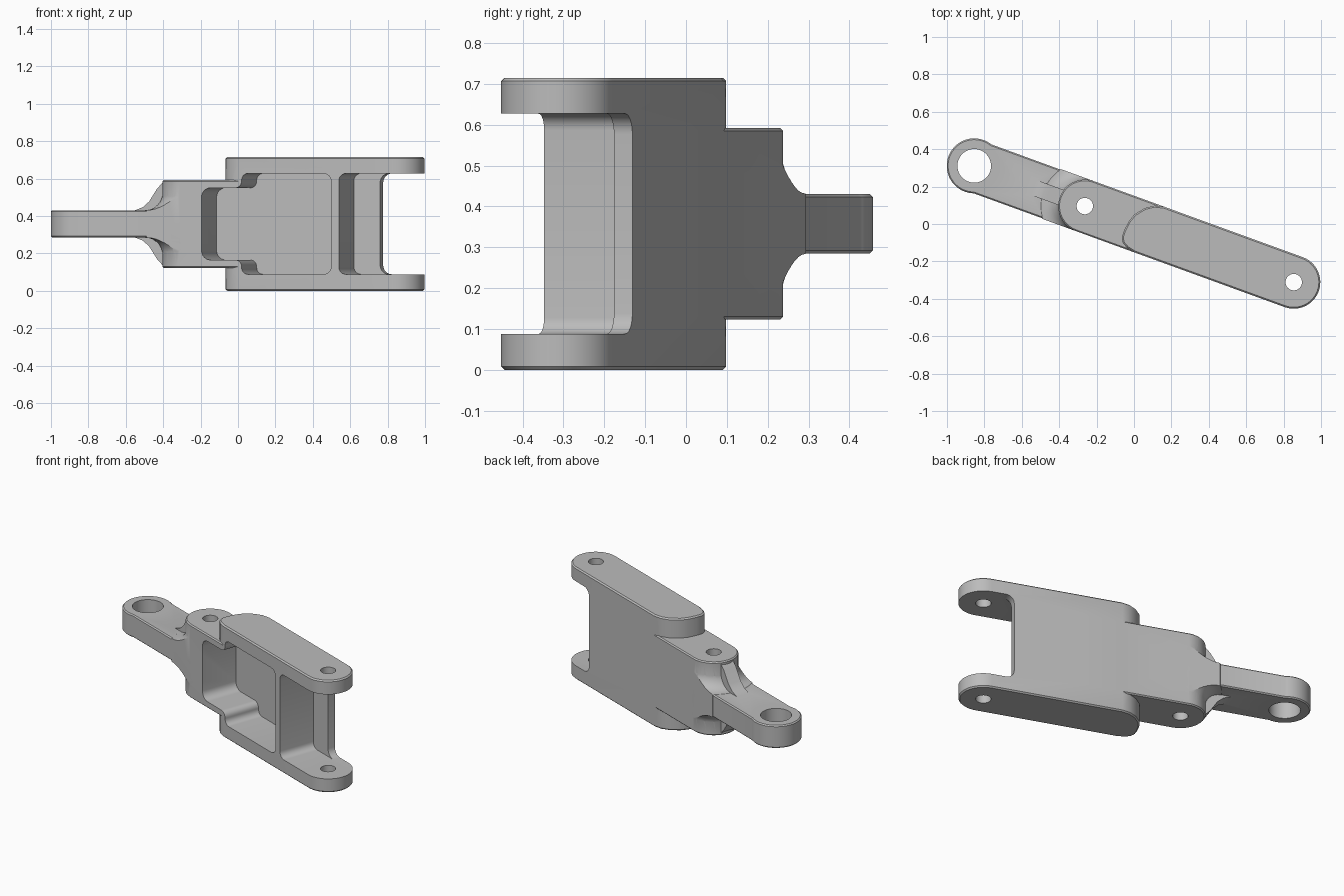
import bpy, bmesh, math
from mathutils import Vector, Matrix

if "Cube" in bpy.data.objects:
    bpy.data.objects.remove(bpy.data.objects["Cube"])

H = 0.142            # half width of the arm
ZM = 0.3575          # mid height
TILT = math.radians(-20)

grey = bpy.data.materials.new("satin_grey")
grey.diffuse_color = (0.5, 0.5, 0.5, 1)
grey.use_nodes = True
grey.node_tree.nodes["Principled BSDF"].inputs["Base Color"].default_value = grey.diffuse_color


def make_object(name, bm):
    bmesh.ops.recalc_face_normals(bm, faces=bm.faces)
    mesh = bpy.data.meshes.new(name)
    bm.to_mesh(mesh)
    bm.free()
    mesh.materials.append(grey)
    ob = bpy.data.objects.new(name, mesh)
    bpy.context.collection.objects.link(ob)
    return ob


def apply_mod(ob, mod):
    bpy.context.view_layer.objects.active = ob
    bpy.ops.object.modifier_apply(modifier=mod.name)


def prism(name, pts, a, b, axis="z", rim=0.0):
    """Extrude a profile along z (points are x, y) or along y (points are x, z)."""
    place = (lambda p, t: (p[0], p[1], t)) if axis == "z" else (lambda p, t: (p[0], t, p[1]))
    bm = bmesh.new()
    lo = [bm.verts.new(place(p, a)) for p in pts]
    hi = [bm.verts.new(place(p, b)) for p in pts]
    n = len(pts)
    bm.faces.new(lo)
    bm.faces.new(hi)
    for i in range(n):
        j = (i + 1) % n
        bm.faces.new((lo[i], lo[j], hi[j], hi[i]))
    ob = make_object(name, bm)
    if rim:
        m = ob.modifiers.new("rim", "BEVEL")
        m.width, m.segments, m.limit_method = rim, 1, "ANGLE"
        m.angle_limit = math.radians(60)
        apply_mod(ob, m)
    return ob


def arc(cx, cy, r, a0, a1, n=24):
    return [(cx + r * math.cos(math.radians(a0 + (a1 - a0) * i / n)),
             cy + r * math.sin(math.radians(a0 + (a1 - a0) * i / n))) for i in range(n + 1)]


def rounded(corners, n=6):
    """Polygon with a fillet radius at each corner: (x, y, r)."""
    out = []
    for i, (x, y, r) in enumerate(corners):
        p = Vector((x, y))
        d0 = (Vector(corners[i - 1][:2]) - p).normalized()
        d1 = (Vector(corners[(i + 1) % len(corners)][:2]) - p).normalized()
        if r == 0:
            out.append((x, y))
            continue
        c = p + (d0 + d1) * r          # right-angled corners
        for k in range(n + 1):
            t = math.pi / 2 * k / n
            out.append(tuple(c - d1 * r * math.cos(t) - d0 * r * math.sin(t)))
    return out


def combine(ob, other, op):
    m = ob.modifiers.new(op, "BOOLEAN")
    m.operation, m.object, m.solver = op, other, "EXACT"
    apply_mod(ob, m)
    bpy.data.objects.remove(other)


def flare(sign):
    """Concave fillet running round the boss down to the strap."""
    prof = [(0.0, 0.0), (0.236, 0.0), (0.236, 0.071)]
    prof += [(0.232 - 0.092 * math.sin(t), 0.166 - 0.092 * math.cos(t))
             for t in (math.pi / 2 * k / 8 for k in range(9))]
    prof += [(0.0, 0.166)]
    bm = bmesh.new()
    vs = [bm.verts.new((r - 0.28, 0, ZM + sign * z)) for r, z in prof]
    es = [bm.edges.new((vs[i], vs[i + 1])) for i in range(len(vs) - 1)]
    bmesh.ops.spin(bm, geom=vs + es, cent=(-0.28, 0, 0), axis=(0, 0, 1),
                   angle=2 * math.pi, steps=64)
    bmesh.ops.remove_doubles(bm, verts=bm.verts, dist=1e-4)
    ob = make_object("boss_flare", bm)
    combine(ob, prism("flare_trim", [(-1, -H), (1, -H), (1, H), (-1, H)], -1, 2), "INTERSECT")
    return ob


# fork body with its swept rear shoulder and round front end
shoulder = [(0.12, H), (0.07, 0.13), (0.025, 0.1), (-0.015, 0.05), (-0.031, 0.005),
            (-0.038, -0.05), (-0.037, -0.09), (-0.022, -0.115), (0.008, -0.132), (0.055, -H)]
arm = prism("link_arm", shoulder + arc(0.909, 0, H, -90, 90), 0, 0.715, rim=0.008)

# middle boss, strap and eye
parts = [
    prism("boss", arc(-0.28, 0, H, 90, 270) + [(0.4, -H), (0.4, H)], 0.123, 0.592, rim=0.007),
    prism("strap", [(-0.91, -0.139), (-0.1, -0.139), (-0.1, 0.139), (-0.91, 0.139)],
          0.285, 0.43, rim=0.007),
    prism("eye", arc(-0.909, 0, 0.147, 0, 360, 48)[:-1], 0.285, 0.43, rim=0.007),
    flare(1), flare(-1),
]

# gusset ribs above and below the strap
rib = [(-0.3, 0.225), (-0.41, 0.225), (-0.445, 0.188), (-0.49, 0.12), (-0.525, 0.09), (-0.575, 0.071)]
rib_outline = [(x, ZM + z) for x, z in rib] + [(x, ZM - z) for x, z in reversed(rib)]
parts.append(prism("gusset_rib", rib_outline, -0.043, 0.043, "y"))
for p in parts:
    combine(arm, p, "UNION")

# stepped front pocket
pocket = rounded([(-0.156, 0.165, 0.05), (0.072, 0.165, 0.036), (0.072, 0.088, 0.036),
                  (0.583, 0.088, 0.045), (0.583, 0.627, 0.045), (0.072, 0.627, 0.036),
                  (0.072, 0.55, 0.036), (-0.156, 0.55, 0.05)])
combine(arm, prism("pocket_cutter", pocket, -0.4, 0.094, "y"), "DIFFERENCE")

# fork gap: a deep recess in front of the back web, then a through slot
for x, depth, r in ((0.625, 0.094, 0.04), (0.774, 0.4, 0.05)):
    gap = rounded([(x, 0.088, r), (1.4, 0.088, 0), (1.4, 0.627, 0), (x, 0.627, r)])
    combine(arm, prism("fork_cutter", gap, -0.4, depth, "y"), "DIFFERENCE")

# pin holes
for x, r in ((-0.909, 0.09), (-0.28, 0.044), (0.909, 0.044)):
    combine(arm, prism("hole_cutter", arc(x, 0, r, 0, 360, 40)[:-1], -0.5, 1.5), "DIFFERENCE")

# set the arm at its angle
arm.data.transform(Matrix.Rotation(TILT, 4, "Z"))
bpy.ops.object.select_all(action="DESELECT")
arm.select_set(True)
bpy.context.view_layer.objects.active = arm
bpy.ops.object.shade_smooth_by_angle(angle=math.radians(30))
